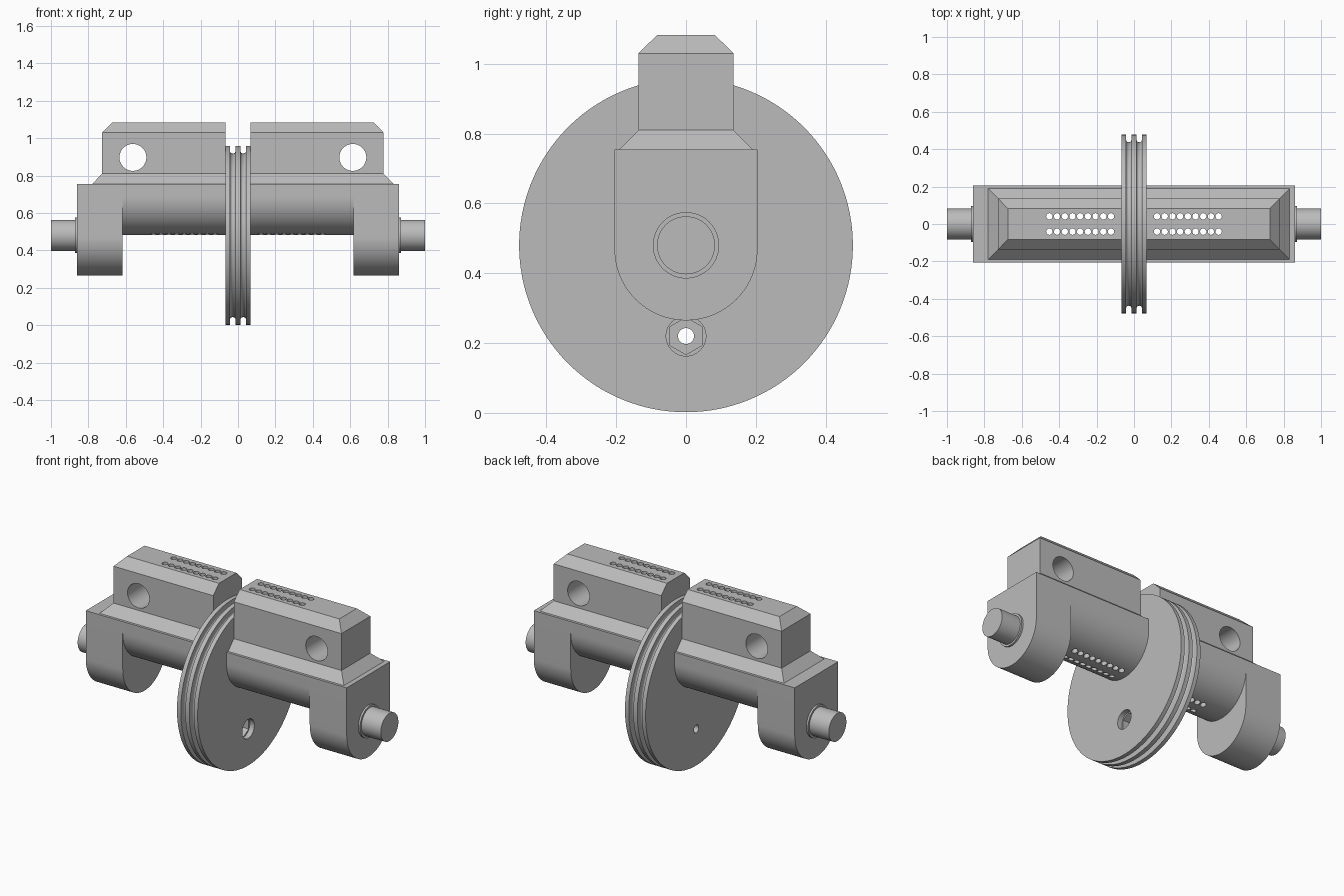
import bpy, bmesh, math
from mathutils import Matrix, Vector

if "Cube" in bpy.data.objects:
    bpy.data.objects.remove(bpy.data.objects["Cube"])

grey = bpy.data.materials.new("plain grey")
grey.use_nodes = True
COLOUR = (0.5, 0.5, 0.5, 1)
grey.diffuse_color = COLOUR
grey.node_tree.nodes["Principled BSDF"].inputs["Base Color"].default_value = COLOUR

AXLE_Z = 0.48
HALF_Y = 0.205
DECK_Z = 0.755
GAP = 0.068


def finish(bm, name):
    bmesh.ops.recalc_face_normals(bm, faces=bm.faces)
    mesh = bpy.data.meshes.new(name)
    bm.to_mesh(mesh)
    bm.free()
    mesh.materials.append(grey)
    ob = bpy.data.objects.new(name, mesh)
    bpy.context.collection.objects.link(ob)
    return ob


def smooth(ob):
    bpy.ops.object.select_all(action="DESELECT")
    ob.select_set(True)
    bpy.context.view_layer.objects.active = ob
    bpy.ops.object.shade_smooth_by_angle(angle=math.radians(25))


def loft(name, rings):
    """Skin a row of equal-length closed rings and cap both ends."""
    bm = bmesh.new()
    rows = [[bm.verts.new(p) for p in ring] for ring in rings]
    n = len(rows[0])
    for a, b in zip(rows, rows[1:]):
        for i in range(n):
            j = (i + 1) % n
            bm.faces.new((a[i], a[j], b[j], b[i]))
    bm.faces.new(rows[0])
    bm.faces.new(rows[-1])
    return finish(bm, name)


def lathe_x(name, profile, seg):
    """Turn (x, radius) points about the axle."""
    angles = [math.tau * i / seg for i in range(seg)]
    return loft(name, [[(x, r * math.cos(a), AXLE_Z + r * math.sin(a)) for a in angles]
                       for x, r in profile])


def add_rod(bm, centre, axis, radius, length, seg=32, spin=0):
    turn = Vector((0, 0, 1)).rotation_difference(Vector(axis)).to_matrix().to_4x4()
    bmesh.ops.create_cone(bm, cap_ends=True, segments=seg, radius1=radius, radius2=radius,
                          depth=length, matrix=Matrix.Translation(centre) @ turn @ Matrix.Rotation(spin, 4, "Z"))


def cut(ob, bm):
    """Subtract the cutter shapes and bake the result."""
    cutter = finish(bm, "cutter")
    cutter.hide_render = True
    mod = ob.modifiers.new("holes", "BOOLEAN")
    mod.operation, mod.solver, mod.object = "DIFFERENCE", "EXACT", cutter
    bpy.context.view_layer.update()
    baked = bpy.data.meshes.new_from_object(ob.evaluated_get(bpy.context.evaluated_depsgraph_get()))
    ob.modifiers.clear()
    ob.data = baked
    bpy.data.objects.remove(cutter)


def arch(name, x0, x1, arc_z):
    """Flat-topped bar along x with a half-round underside."""
    outline = [(HALF_Y, DECK_Z), (-HALF_Y, DECK_Z)]
    for i in range(49):
        a = math.pi + math.pi * i / 48
        outline.append((HALF_Y * math.cos(a), arc_z + HALF_Y * math.sin(a)))
    return loft(name, [[(x, y, z) for y, z in outline] for x in (x0, x1)])


def vent_holes(side):
    bm = bmesh.new()
    for i in range(9):
        for y in (-0.041, 0.041):
            add_rod(bm, (side * (0.123 + 0.0412 * i), y, 0.8), (0, 0, 1), 0.017, 1, 16)
    return bm


# Grooved wheel with three rims
profile = [(-GAP, 0.478)]
for mid in (-0.028, 0.028):
    for i in range(13):
        a = math.pi * i / 12
        profile.append((mid - 0.015 * math.cos(a), 0.452 - 0.015 * math.sin(a)))
        if i == 0:
            profile.insert(-1, (mid - 0.015, 0.478))
    profile.append((mid + 0.015, 0.478))
profile.append((GAP, 0.478))
wheel = lathe_x("grooved_wheel", profile, 128)

# Bolt hole, hexagonal nut pocket and round recess, cut in turn
HOLE_Z = 0.22
for radius, depth, seg in ((0.023, 0.4, 32), (0.053, 0.09, 6), (0.057, 0.03, 48)):
    bm = bmesh.new()
    start = 0.2 if seg == 32 else 0.1
    end = -0.2 if seg == 32 else GAP - depth
    add_rod(bm, ((start + end) / 2, 0, HOLE_Z), (1, 0, 0), radius, start - end, seg)
    if seg == 6:
        # Turn the hexagon so that a corner points down
        top = max(v.co.z for v in bm.verts) - HOLE_Z
        if top < radius * 0.95:
            bmesh.ops.rotate(bm, verts=bm.verts, cent=(0, 0, HOLE_Z),
                             matrix=Matrix.Rotation(math.radians(30), 3, "X"))
    cut(wheel, bm)
smooth(wheel)

for side, word, shift in ((1, "left", 0.026), (-1, "right", -0.026)):
    # Half-round beam beside the wheel
    beam = arch(word + "_beam", side * GAP, side * 0.617, 0.686)
    cut(beam, vent_holes(side))
    smooth(beam)

    # Deep end block
    smooth(arch(word + "_end_block", side * 0.617, side * 0.861, 0.47))

    # Chamfered ridge on top: base, lower shoulder, upper shoulder, crown
    rings = []
    for x, y, z in ((0.806, 0.19, DECK_Z), (0.752, 0.136, 0.81),
                    (0.752, 0.136, 1.03), (0.7, 0.082, 1.083)):
        outer = side * (x + shift)
        inner = side * GAP
        rings.append([(inner, -y, z), (outer, -y, z), (outer, y, z), (inner, y, z)])
    ridge = loft(word + "_ridge", rings)
    bm = vent_holes(side)
    add_rod(bm, (side * (0.588 + shift), 0, 0.897), (0, 1, 0), 0.072, 1, 48)
    cut(ridge, bm)
    smooth(ridge)

    # Stub axle with its collar
    smooth(lathe_x(word + "_axle", [(side * x, r) for x, r in
                   ((0.85, 0.095), (0.872, 0.095), (0.872, 0.083), (1.0, 0.083))], 48))
